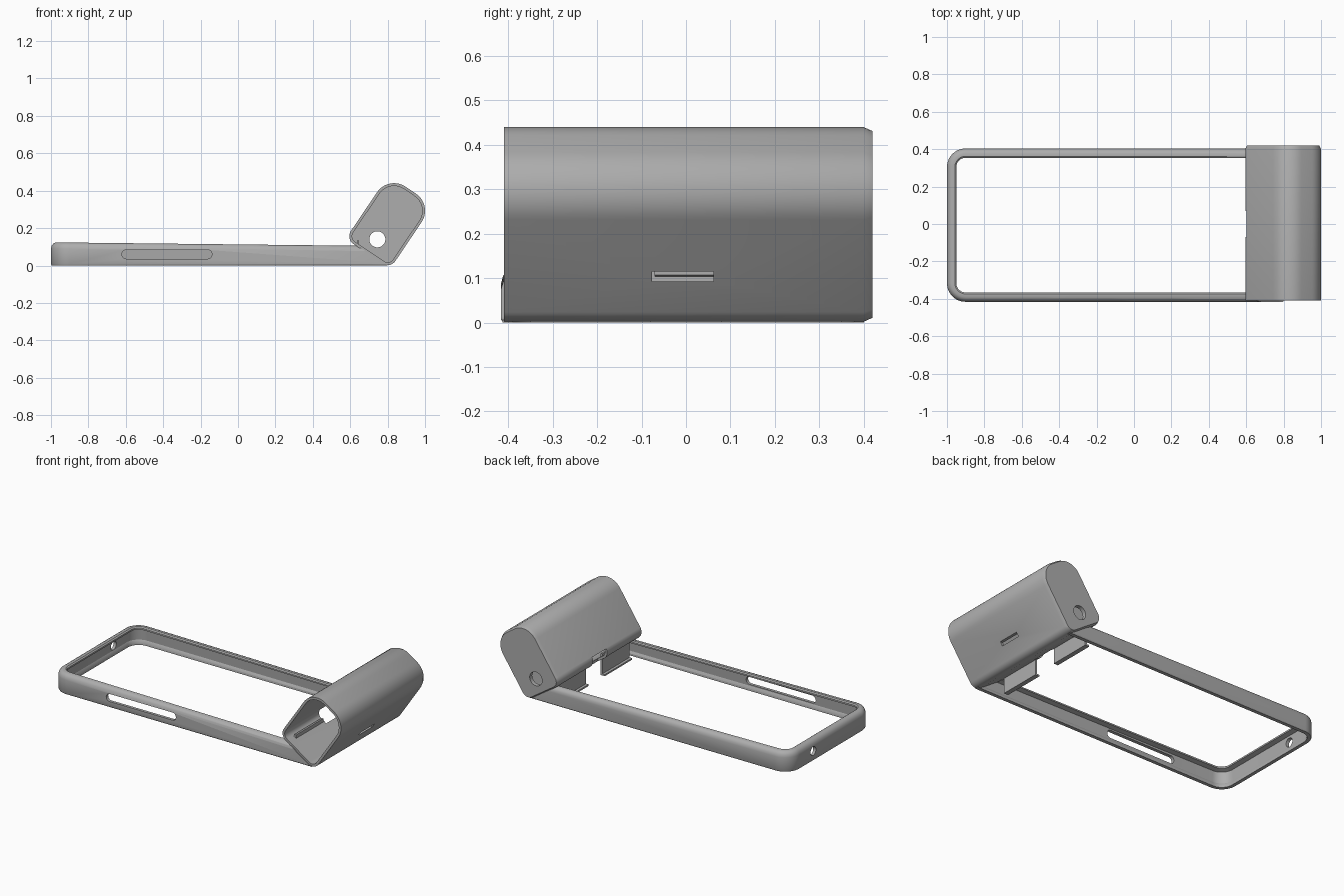
import bpy, bmesh, math
from mathutils import Vector

if "Cube" in bpy.data.objects:
    bpy.data.objects.remove(bpy.data.objects["Cube"])

GREY = (0.42, 0.42, 0.42, 1)
plastic = bpy.data.materials.new("grey plastic")
plastic.use_nodes = True
plastic.diffuse_color = GREY
plastic.node_tree.nodes["Principled BSDF"].inputs["Base Color"].default_value = GREY


def loft(name, rings, closed=False, cap_first=True, cap_last=True):
    """Skin a list of equal-length closed rings of points."""
    bm = bmesh.new()
    vs = [[bm.verts.new(p) for p in ring] for ring in rings]
    n = len(vs[0])
    pairs = list(zip(vs, vs[1:])) + ([(vs[-1], vs[0])] if closed else [])
    for a, b in pairs:
        for i in range(n):
            j = (i + 1) % n
            bm.faces.new((a[i], a[j], b[j], b[i]))
    if not closed:
        bm.faces.new(vs[0]) if cap_first else None
        bm.faces.new(vs[-1]) if cap_last else None
    bmesh.ops.recalc_face_normals(bm, faces=bm.faces)
    mesh = bpy.data.meshes.new(name)
    bm.to_mesh(mesh)
    bm.free()
    mesh.materials.append(plastic)
    ob = bpy.data.objects.new(name, mesh)
    bpy.context.collection.objects.link(ob)
    return ob


def box(name, x0, x1, y0, y1, z0, z1):
    ring = lambda z: [(x0, y0, z), (x1, y0, z), (x1, y1, z), (x0, y1, z)]
    return loft(name, [ring(z0), ring(z1)])


def pill(name, center, axis, half, radius, depth):
    """Round or oblong prism along axis 'X' or 'Y'; half is the straight half length."""
    c = Vector(center)
    rings = []
    for d in (-depth, depth):
        ring = []
        for i in range(32):
            a = math.tau * (i + 0.5) / 32
            p = math.cos(a) * radius + math.copysign(half, math.cos(a))
            q = math.sin(a) * radius
            ring.append(c + Vector((p, d, q) if axis == "Y" else (d, p, q)))
        rings.append(ring)
    return loft(name, rings)


def cut(ob, cutters):
    bpy.context.view_layer.objects.active = ob
    for c in cutters:
        mod = ob.modifiers.new("cut", "BOOLEAN")
        mod.operation, mod.solver, mod.object = "DIFFERENCE", "EXACT", c
        bpy.ops.object.modifier_apply(modifier=mod.name)
        bpy.data.objects.remove(c)


def smooth(ob):
    bpy.ops.object.select_all(action="DESELECT")
    ob.select_set(True)
    bpy.context.view_layer.objects.active = ob
    bpy.ops.object.shade_smooth_by_angle(angle=math.radians(30))


# Tilted housing outline: small radii at the foot, large radii at the top
TILT = math.radians(56)
U = Vector((math.cos(TILT), math.sin(TILT)))
V = Vector((-U.y, U.x))
FOOT = Vector((0.8, 0.052))
WIDTH, LENGTH, R1, R2 = 0.187, 0.25, 0.05, 0.11


def outline(y, inset):
    centers = [(0, 0, R1, 180), (R2 - R1, LENGTH, R2, 270),
               (WIDTH - R2 + R1, LENGTH, R2, 0), (WIDTH, 0, R1, 90)]
    pts = []
    for v, u, r, start in centers:
        c = FOOT + V * v + U * u
        for i in range(13):
            a = math.radians(start + 90 * i / 12)
            p = c + (U * math.cos(a) + V * math.sin(a)) * (r - inset)
            pts.append((p.x, y, p.y))
    return pts


# Housing: open at the front, closed and chamfered at the back
WALL = 0.015
housing = loft("battery_housing", [
    outline(0.395, WALL), outline(-0.41, WALL), outline(-0.41, 0),
    outline(0.4, 0), outline(0.42, 0.009)])
cut(housing, [
    pill("cable_hole", (0.745, 0.42, 0.14), "Y", 0, 0.043, 0.1),
    box("port_slot", 0.85, 0.95, -0.077, 0.062, 0.093, 0.115),
    box("latch_notch", 0.5, 0.66, -0.07, 0.07, 0.0, 0.18),
    box("corner_opening_a", 0.5, 0.645, -0.35, -0.09, 0.0, 0.125),
    box("corner_opening_b", 0.5, 0.645, 0.09, 0.35, 0.0, 0.125)])
smooth(housing)

# Bumper frame: lipped section swept along a U-shaped path
SECTION = [(0.004, 0), (0, 0.008), (0, 0.09), (0.004, 0.106), (0.013, 0.118),
           (0.025, 0.124), (0.042, 0.124), (0.05, 0.118), (0.05, 0.108),
           (0.022, 0.1), (0.018, 0.03), (0.026, 0.015), (0.026, 0)]
HALF, MID, CORNER = 0.41, -0.006, 0.1
path = [(0.8, -HALF, 0, -1)]
for sign in (-1, 1):
    for i in range(13):
        t = math.pi / 2 * i / 12
        a = t if sign < 0 else math.pi / 2 - t
        nx, ny = -math.sin(a), sign * math.cos(a)
        path.append((-1 + CORNER + nx * CORNER,
                     sign * (HALF - CORNER) + ny * CORNER, nx, ny))
path.append((0.8, HALF, 0, 1))
rings = []
for x, y, nx, ny in path:
    ring = []
    for d, z in SECTION:
        px = x - nx * d
        ring.append((px, MID + y - ny * d, z * (1 - 0.09 * (px + 1))))
    rings.append(ring)
frame = loft("bumper_frame", rings)
cut(frame, [
    pill("button_slot", (-0.38, -0.41, 0.06), "Y", 0.217, 0.024, 0.06),
    pill("jack_hole", (-1, 0.17, 0.06), "X", 0, 0.027, 0.08),
    loft("housing_space", [outline(-0.6, 0.004), outline(0.6, 0.004)])])
smooth(frame)

# Two end panels under the housing, each with a small foot lip
for side, s in (("front", -1), ("back", 1)):
    y0, y1 = sorted((s * 0.08, s * 0.35))
    box(side + "_end_panel", 0.635, 0.647, y0, y1, 0.0, 0.135)
    box(side + "_panel_lip", 0.618, 0.647, y0, y1, 0.0, 0.01)
